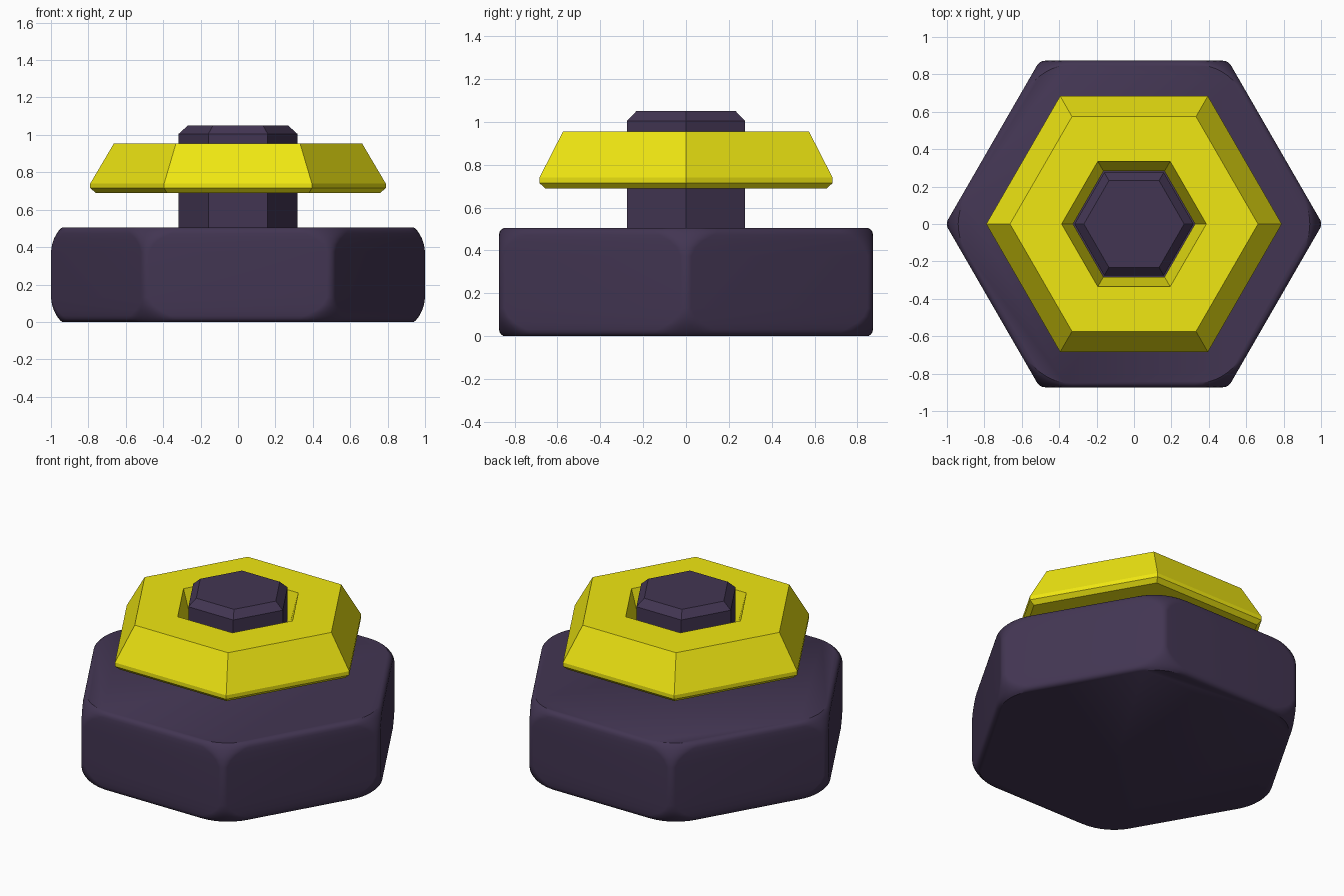
import bpy, bmesh
from math import sin, cos, tan, pi, radians

if "Cube" in bpy.data.objects:
    bpy.data.objects.remove(bpy.data.objects["Cube"])

C30 = cos(pi / 6)


def material(name, color):
    m = bpy.data.materials.new(name)
    m.diffuse_color = (*color, 1)
    m.use_nodes = True
    m.node_tree.nodes["Principled BSDF"].inputs["Base Color"].default_value = m.diffuse_color
    return m


def hexagon(radius, z):
    return [(radius * cos(i * pi / 3), radius * sin(i * pi / 3), z) for i in range(6)]


def rounded_hexagon(apothem, corner, z, steps=8):
    """Hexagon whose corners are arcs reaching out to the corner distance."""
    r = (apothem / C30 - corner) / (1 / C30 - 1)
    centre = corner - r
    pts = []
    for i in range(6):
        a = i * pi / 3
        for k in range(steps + 1):
            t = a - pi / 6 + pi / 3 * k / steps
            pts.append((centre * cos(a) + r * cos(t), centre * sin(a) + r * sin(t), z))
    return pts


def loft(name, rings, mat, closed=False):
    """Bridge rings of points; cap the ends, or join last to first when closed."""
    bm = bmesh.new()
    loops = [[bm.verts.new(p) for p in ring] for ring in rings]
    n = len(loops[0])
    pairs = list(zip(loops, loops[1:]))
    if closed:
        pairs.append((loops[-1], loops[0]))
    for lo, hi in pairs:
        for i in range(n):
            j = (i + 1) % n
            bm.faces.new((lo[i], lo[j], hi[j], hi[i]))
    if not closed:
        bm.faces.new(loops[0][::-1])
        bm.faces.new(loops[-1])
    bmesh.ops.recalc_face_normals(bm, faces=bm.faces)
    mesh = bpy.data.meshes.new(name)
    bm.to_mesh(mesh)
    bm.free()
    mesh.materials.append(mat)
    ob = bpy.data.objects.new(name, mesh)
    bpy.context.collection.objects.link(ob)
    return ob


dark = material("dark_purple", (0.055, 0.036, 0.085))
yellow = material("yellow", (0.87, 0.80, 0.006))

# Bolt head: rounded hexagon with softened edges and chamfered corners
H = 0.505
lower = [(0.0, 0.850, 0.940), (0.008, 0.863, 0.950), (0.018, 0.870, 0.959),
         (0.032, 0.873, 0.969), (0.06, 0.873, 0.984), (0.09, 0.873, 0.994),
         (0.13, 0.873, 1.0)]
profile = lower + [(H - z, a, c) for z, a, c in reversed(lower)]
head = loft("bolt_head", [rounded_hexagon(a, c, z) for z, a, c in profile], dark)
bpy.context.view_layer.objects.active = head
head.select_set(True)
bpy.ops.object.shade_smooth_by_angle(angle=radians(35))

# Shaft: hexagonal post with a chamfered tip
loft("shaft", [hexagon(r, z) for r, z in
               [(0.318, 0.48), (0.318, 1.005), (0.268, 1.05)]], dark)

# Ring: tapered hexagonal collar with a funnel-shaped hole
loft("collar", [hexagon(r, z) for r, z in
                [(0.76, 0.69), (0.79, 0.715), (0.79, 0.74), (0.663, 0.955),
                 (0.387, 0.955), (0.326, 0.74), (0.326, 0.715), (0.345, 0.69)]],
     yellow, closed=True)
